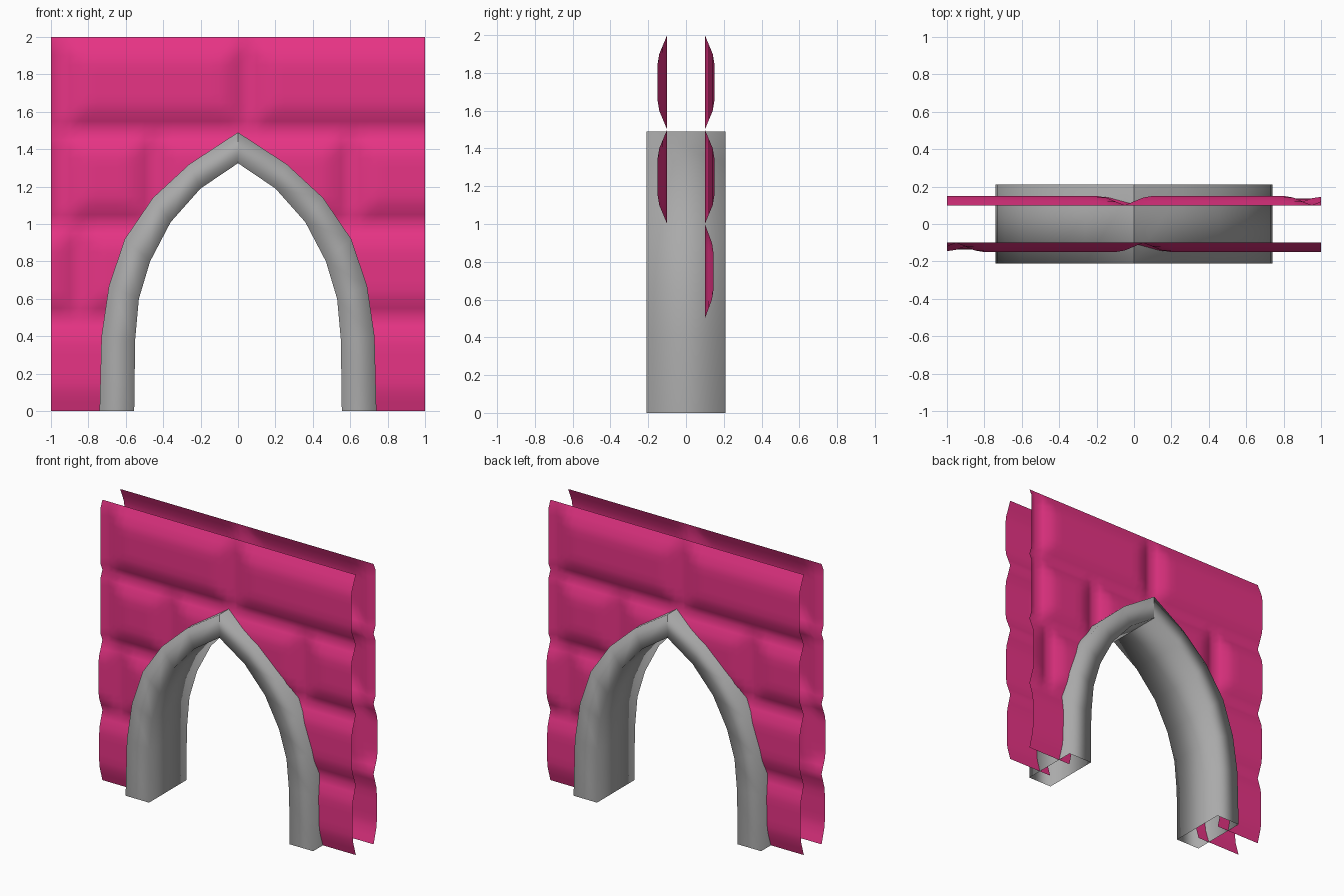
import bpy, bmesh, math

cube = bpy.data.objects.get("Cube")
if cube:
    bpy.data.objects.remove(cube, do_unlink=True)


def material(name, rgb):
    mat = bpy.data.materials.new(name)
    mat.use_nodes = True
    mat.diffuse_color = (*rgb, 1)
    mat.node_tree.nodes["Principled BSDF"].inputs["Base Color"].default_value = (*rgb, 1)
    return mat


def finish(bm, name, mat):
    mesh = bpy.data.meshes.new(name)
    for face in bm.faces:
        face.smooth = True
    bm.to_mesh(mesh)
    bm.free()
    mesh.materials.append(mat)
    obj = bpy.data.objects.new(name, mesh)
    bpy.context.collection.objects.link(obj)
    return obj


pink = material("pink wall", (0.8, 0.034, 0.235))
grey = material("grey stone", (0.4, 0.4, 0.4))

# Arch outlines from the ground up to the point, right half
OUTER = [(0.74, 0), (0.73, 0.40), (0.69, 0.67), (0.605, 0.92),
         (0.455, 1.14), (0.26, 1.32), (0, 1.49)]
INNER = [(0.555, 0), (0.55, 0.38), (0.53, 0.60), (0.47, 0.80),
         (0.36, 1.01), (0.20, 1.19), (0, 1.325)]
MIDDLE = [((a + c) / 2, (b + d) / 2) for (a, b), (c, d) in zip(OUTER, INNER)]
ARCH_DEPTH = 0.21


# Arch: a hollow box section swept along each half, open at the foot
def arch_half(side, name):
    bm = bmesh.new()
    rings = []
    for (ox, oz), (ix, iz) in zip(OUTER, INNER):
        section = [(ox, -1, oz), (ix, -1, iz), (ix, 1, iz), (ox, 1, oz)]
        rings.append([bm.verts.new((side * x, y * ARCH_DEPTH, z)) for x, y, z in section])
    for low, high in zip(rings, rings[1:]):
        for i in range(4):
            j = (i + 1) % 4
            corners = [low[i], low[j], high[j], high[i]]
            bm.faces.new(corners if side > 0 else corners[::-1])
    bm.normal_update()
    return finish(bm, name, grey)


arch_half(1, "arch_left_half")
arch_half(-1, "arch_right_half")

# Wall courses from the bottom: vertical joints and bulge of the stones
COURSES = [([], 0.036), ([-0.85], 0.045), ([-0.95, -0.45, 0.6], 0.05), ([-0.95, 0.05], 0.05)]
STEPS = 40
RAMP = 0.12


def inside_opening(x, z):
    for (x0, z0), (x1, z1) in zip(MIDDLE, MIDDLE[1:]):
        if z0 <= z < z1:
            return abs(x) < x0 + (x1 - x0) * (z - z0) / (z1 - z0)
    return False


def bulge(x, z):
    row = min(int(z / 0.5 + 1e-6), 3)
    joints, height = COURSES[row]
    gap_z = min(z - row * 0.5, (row + 1) * 0.5 - z)
    gap_x = min([abs(x - j) for j in joints], default=1)
    return height * max(0, min(1, gap_z / RAMP, gap_x / RAMP))


# Wall sheet: a grid of stones with the opening left out
def wall(name, turn):
    bm = bmesh.new()
    cell = 2 / STEPS
    grid = []
    for i in range(STEPS + 1):
        x = i * cell - 1
        grid.append([bm.verts.new((x, -0.1 - bulge(x, k * cell), k * cell))
                     for k in range(STEPS + 1)])
    for i in range(STEPS):
        for k in range(STEPS):
            if not inside_opening((i + 0.5) * cell - 1, (k + 0.5) * cell):
                bm.faces.new((grid[i][k], grid[i + 1][k], grid[i + 1][k + 1], grid[i][k + 1]))
    loose = [v for v in bm.verts if not v.link_faces]
    bmesh.ops.delete(bm, geom=loose, context="VERTS")
    obj = finish(bm, name, pink)
    obj.rotation_euler.z = turn
    return obj


wall("front_wall", 0)
wall("back_wall", math.pi)
